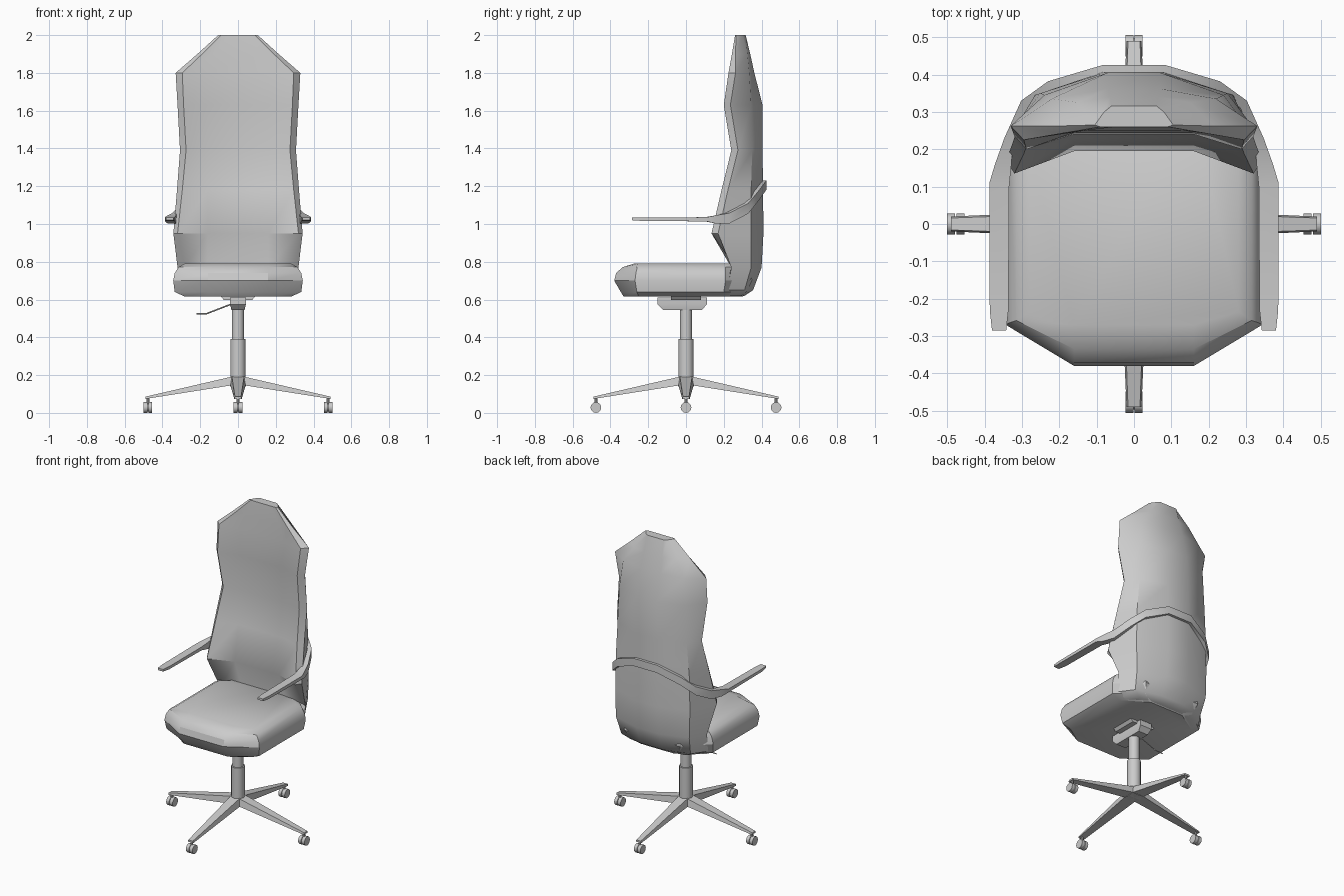
import bpy, bmesh, math
from mathutils import Matrix, Vector

if "Cube" in bpy.data.objects:
    bpy.data.objects.remove(bpy.data.objects["Cube"])


def finish(name, bm, angle=30):
    bmesh.ops.recalc_face_normals(bm, faces=bm.faces)
    me = bpy.data.meshes.new(name)
    bm.to_mesh(me)
    bm.free()
    ob = bpy.data.objects.new(name, me)
    bpy.context.collection.objects.link(ob)
    bpy.ops.object.select_all(action='DESELECT')
    ob.select_set(True)
    bpy.context.view_layer.objects.active = ob
    bpy.ops.object.shade_smooth_by_angle(angle=math.radians(angle))
    return ob


def loft(name, loops, angle=30):
    """Skin a series of equal-length closed loops and cap both ends."""
    bm = bmesh.new()
    rings = [[bm.verts.new(p) for p in loop] for loop in loops]
    n = len(rings[0])
    for a, b in zip(rings, rings[1:]):
        for i in range(n):
            j = (i + 1) % n
            bm.faces.new((a[i], a[j], b[j], b[i]))
    bm.faces.new(rings[0])
    bm.faces.new(rings[-1])
    return finish(name, bm, angle)


def mirrored(half, z):
    """Full loop at height z from the +x half outline."""
    return [(x, y, z) for x, y in half] + [(-x, y, z) for x, y in reversed(half)]


def pairs(row):
    return list(zip(row[0::2], row[1::2]))


def cylinder(name, r, depth, loc, axis='Z', sides=12):
    bm = bmesh.new()
    rot = Matrix.Rotation(math.pi / 2, 4, 'Y') if axis == 'X' else Matrix()
    bmesh.ops.create_cone(bm, cap_ends=True, segments=sides, radius1=r, radius2=r,
                          depth=depth, matrix=Matrix.Translation(loc) @ rot)
    return finish(name, bm, 40)


# Seat cushion: stacked octagonal outlines
seat = [
    (.615, (.16, -.33, .28, -.25, .28, .20, .12, .30)),
    (.640, (.16, -.345, .335, -.26, .335, .20, .18, .32)),
    (.700, (.16, -.38, .343, -.27, .343, .21, .20, .35)),
    (.740, (.16, -.37, .335, -.265, .335, .21, .20, .34)),
    (.772, (.16, -.335, .315, -.258, .315, .21, .20, .32)),
    (.792, (.16, -.27, .28, -.235, .28, .20, .16, .30)),
]
loft("seat", [mirrored(pairs(r), z) for z, r in seat])

# Backrest: concave front panel, bevelled rim, rounded rear
back = [
    (.62, (.10, .21, .24, .20, .28, .20, .20, .29, .08, .31)),
    (.65, (.14, .23, .27, .21, .315, .22, .25, .31, .08, .355)),
    (.77, (.16, .26, .285, .26, .32, .24, .265, .345, .08, .40)),
    (.95, (.16, .195, .32, .135, .342, .17, .27, .345, .08, .41)),
    (1.18, (.16, .23, .295, .188, .323, .222, .265, .345, .08, .408)),
    (1.39, (.16, .268, .275, .24, .307, .275, .25, .35, .08, .405)),
    (1.63, (.16, .24, .288, .20, .320, .235, .24, .345, .07, .405)),
    (1.80, (.16, .245, .295, .225, .330, .262, .22, .335, .07, .362)),
    (1.90, (.13, .25, .19, .243, .215, .262, .15, .325, .065, .34)),
    (2.0, (.05, .26, .09, .26, .105, .265, .08, .30, .06, .316)),
]
loft("backrest", [mirrored(pairs(r), z) for z, r in back], 35)

# Armrests joined by a band behind the back: inner x,y / outer x,y / low z, high z
arm = [
    (.342, -.285, .380, -.285, 1.020, 1.034),
    (.336, -.23, .386, -.23, 1.016, 1.034),
    (.334, .10, .387, .11, 1.014, 1.036),
    (.328, .16, .372, .16, 1.002, 1.046),
    (.325, .21, .347, .23, 1.003, 1.058),
    (.285, .31, .302, .33, 1.055, 1.11),
    (.22, .36, .23, .382, 1.12, 1.172),
    (.08, .40, .085, .425, 1.18, 1.23),
]
right = [[(a, b, lo), (c, d, lo), (c, d, hi), (a, b, hi)] for a, b, c, d, lo, hi in arm]
left = [[(-x, y, z) for x, y, z in q] for q in reversed(right)]
loft("arm_band", right + left)

# Tilt mechanism under the seat, with mounting plate
loft("mechanism", [[(sx * hx, y, z) for sx, y in ((-1, y0), (1, y0), (1, y1), (-1, y1))]
                   for z, hx, y0, y1 in ((.545, .035, -.12, .085),
                                         (.575, .042, -.15, .11),
                                         (.61, .042, -.15, .11))])
loft("mounting_plate", [[(sx * hx, sy * .08, z) for sx, sy in ((-1, -1), (1, -1), (1, 1), (-1, 1))]
                        for z, hx in ((.598, .075), (.62, .095))])

# Height lever
curve = bpy.data.curves.new("height_lever", 'CURVE')
curve.dimensions = '3D'
curve.bevel_depth = .004
curve.bevel_resolution = 0
curve.use_fill_caps = True
spline = curve.splines.new('POLY')
path = [(-.03, 0, .578), (-.165, 0, .526), (-.22, 0, .524)]
spline.points.add(len(path) - 1)
for p, co in zip(spline.points, path):
    p.co = (*co, 1)
bpy.context.collection.objects.link(bpy.data.objects.new("height_lever", curve))

# Gas column
cylinder("column_sleeve", .041, .22, (0, 0, .28))
cylinder("column_piston", .033, .19, (0, 0, .47))

# Four legs with casters; every wheel axle runs along x
for i in range(4):
    rot = Matrix.Rotation(i * math.pi / 2, 3, 'Z')
    sections = [(0, .042, .14, .198), (.04, .04, .145, .19), (.49, .02, .074, .086)]
    loft(f"leg_{i}", [[rot @ Vector(p) for p in ((r, -w, lo), (r, w, lo),
                                                 (r, w * .8, hi), (r, -w * .8, hi))]
                      for r, w, lo, hi in sections])
    c = rot @ Vector((.477, 0, 0))
    cylinder(f"caster_stem_{i}", .008, .045, (c.x, c.y, .06), sides=8)
    for s in (-1, 1):
        cylinder(f"caster_wheel_{i}_{s}", .0285, .021, (c.x + s * .0125, c.y, .0285), 'X')
    cylinder(f"caster_axle_{i}", .02, .01, (c.x, c.y, .0285), 'X')
